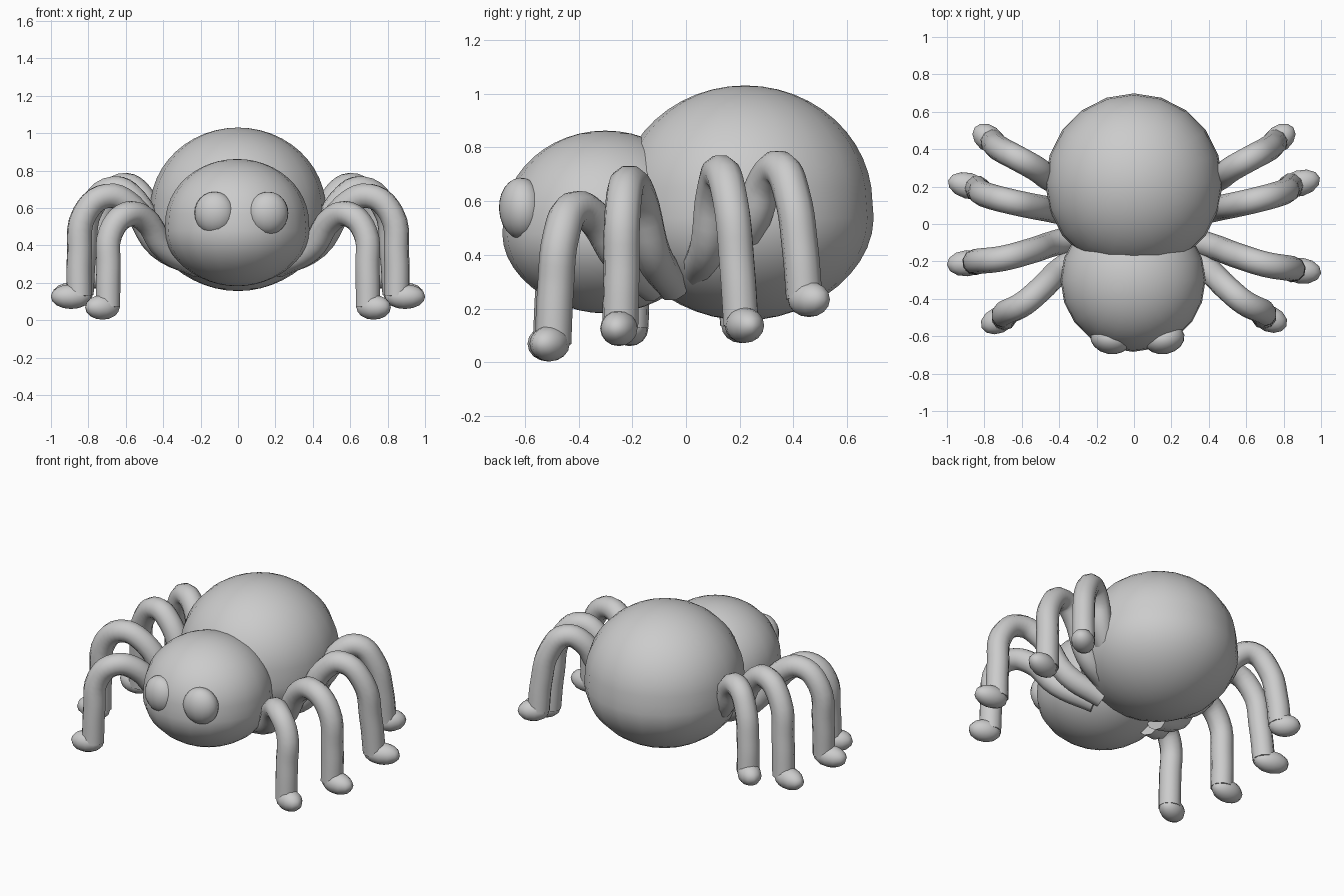
import bpy
import math
from mathutils import Vector

cube = bpy.data.objects.get("Cube")
if cube:
    bpy.data.objects.remove(cube)

grey = bpy.data.materials.new("plain grey")
grey.use_nodes = True
grey.diffuse_color = (0.6, 0.6, 0.6, 1)
grey.node_tree.nodes["Principled BSDF"].inputs["Base Color"].default_value = (0.6, 0.6, 0.6, 1)


def ball(name, centre, radii, segments=16, rings=12, turn=(0, 0, 0), sag=0):
    """Smooth ellipsoid; sag makes its lower half fuller."""
    bpy.ops.mesh.primitive_uv_sphere_add(segments=segments, ring_count=rings,
                                         location=centre, rotation=turn)
    obj = bpy.context.object
    obj.name = name
    for v in obj.data.vertices:
        if v.co.z < 0:
            swell = 1 - sag * 4 * v.co.z * (1 + v.co.z)
            v.co.x *= swell
            v.co.y *= swell
    obj.scale = radii
    bpy.ops.object.shade_smooth()
    obj.data.materials.append(grey)


def tube(name, points, radius):
    """Round tube along a smooth path, turned into a mesh."""
    curve = bpy.data.curves.new(name, "CURVE")
    curve.dimensions = "3D"
    curve.bevel_depth = radius
    curve.bevel_resolution = 3
    curve.resolution_u = 5
    curve.use_fill_caps = True
    spline = curve.splines.new("BEZIER")
    spline.bezier_points.add(len(points) - 1)
    for knot, point in zip(spline.bezier_points, points):
        knot.co = point
        knot.handle_left_type = knot.handle_right_type = "AUTO"
    obj = bpy.data.objects.new(name, curve)
    bpy.context.collection.objects.link(obj)
    bpy.ops.object.select_all(action="DESELECT")
    obj.select_set(True)
    bpy.context.view_layer.objects.active = obj
    bpy.ops.object.convert(target="MESH")
    obj = bpy.context.object
    bpy.ops.object.shade_smooth_by_angle(angle=math.radians(60))
    obj.data.materials.append(grey)


# Body
ball("abdomen", (0, 0.22, 0.593), (0.47, 0.474, 0.437), 20, 24, sag=0.04)
ball("head", (-0.005, -0.3, 0.522), (0.384, 0.38, 0.34), 20, 24, sag=0.04)

# Eyes, bulging from the face
for side, x, turn in (("right", -0.125, -0.18), ("left", 0.161, 0.18)):
    ball(f"{side}_eye", (x, -0.612, 0.572), (0.11, 0.084, 0.115), turn=(0.05, 0, turn))

# Legs: path from the body over the knee down to the ankle, then the foot tip;
# the last value is the small sideways shift of the foot on the right side
legs = {
    "front": ([(0.2, -0.12, 0.29), (0.39, -0.24, 0.385), (0.5, -0.345, 0.54),
               (0.59, -0.42, 0.567), (0.68, -0.465, 0.47), (0.692, -0.485, 0.28),
               (0.695, -0.495, 0.07)], (0.755, -0.52, 0.068), -0.01),
    "front_middle": ([(0.2, -0.05, 0.29), (0.42, -0.12, 0.395), (0.57, -0.175, 0.61),
                      (0.7, -0.215, 0.665), (0.82, -0.235, 0.57), (0.848, -0.24, 0.34),
                      (0.85, -0.245, 0.13)], (0.935, -0.255, 0.122), 0.045),
    "back_middle": ([(0.24, 0.035, 0.34), (0.43, 0.08, 0.43), (0.55, 0.105, 0.64),
                     (0.66, 0.13, 0.705), (0.785, 0.165, 0.6), (0.825, 0.19, 0.36),
                     (0.84, 0.205, 0.14)], (0.93, 0.23, 0.135), -0.015),
    "back": ([(0.33, 0.18, 0.4), (0.46, 0.25, 0.54), (0.53, 0.3, 0.68),
              (0.62, 0.35, 0.72), (0.705, 0.395, 0.62), (0.745, 0.425, 0.42),
              (0.755, 0.44, 0.24)], (0.8, 0.475, 0.228), 0.0),
}
for place, (path, tip, shift) in legs.items():
    for side, sign in (("left", 1), ("right", -1)):
        def place_point(p):
            drift = shift * p[0] if sign < 0 else 0
            return Vector((sign * p[0], p[1] + drift, p[2]))
        tube(f"{side}_{place}_leg", [place_point(p) for p in path], 0.068)
        ankle, toe = place_point(path[-1]), place_point(tip)
        way = toe - ankle
        ball(f"{side}_{place}_foot", (ankle + toe) / 2,
             (0.066 + way.length / 2, 0.07, 0.066), 12, 8,
             (0, 0, math.atan2(way.y, way.x)))
